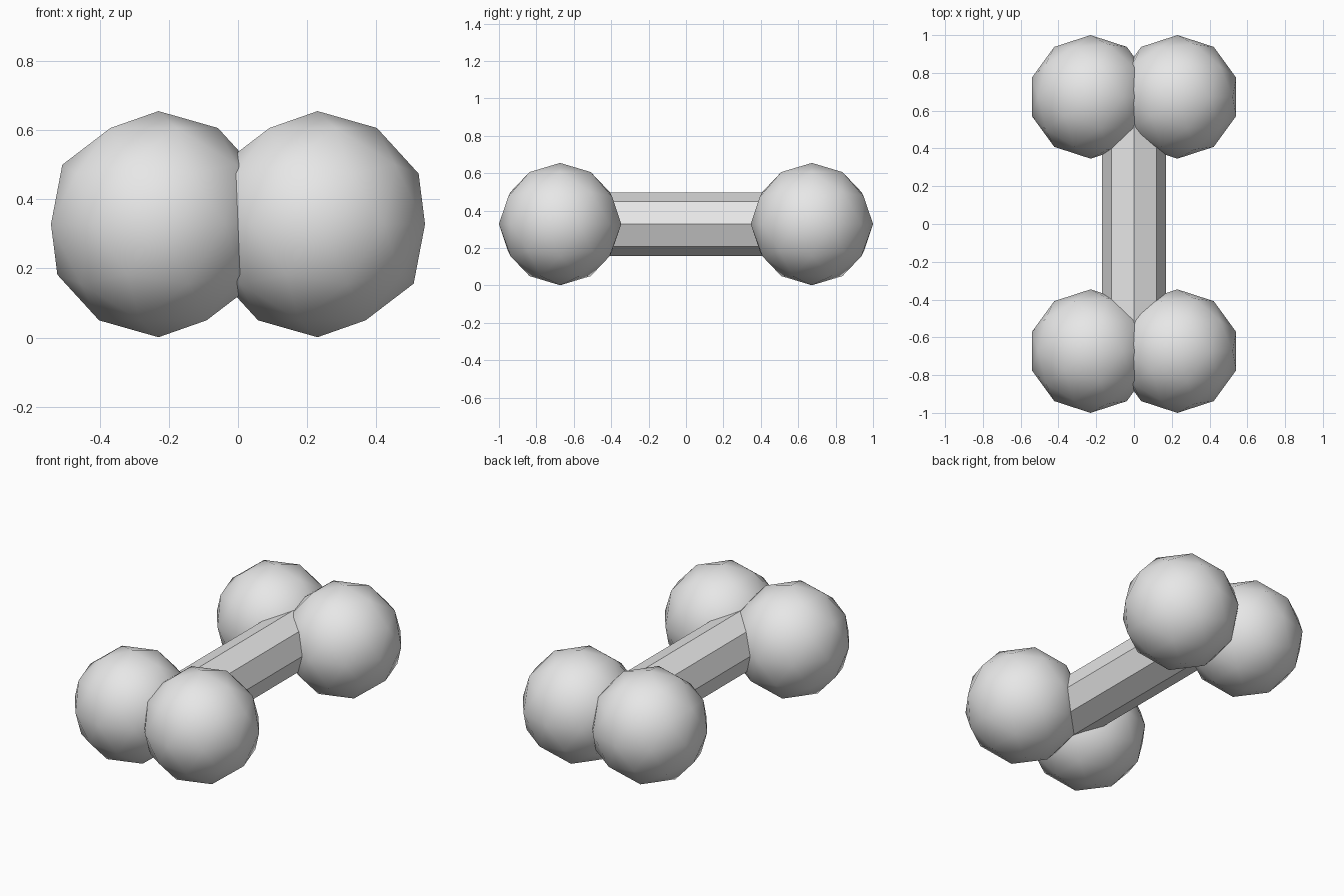
import bpy, math

if "Cube" in bpy.data.objects:
    bpy.data.objects.remove(bpy.data.objects["Cube"])

# one flat grey for everything
grey = bpy.data.materials.new("light_grey")
grey.diffuse_color = (0.8, 0.8, 0.8, 1)
grey.use_nodes = True
grey.node_tree.nodes["Principled BSDF"].inputs["Base Color"].default_value = grey.diffuse_color

Z = 0.328       # height of the bone's axis
R = 0.327       # knob radius


def finish(name, smooth):
    ob = bpy.context.object
    ob.name = name
    ob.data.materials.append(grey)
    if smooth:
        bpy.ops.object.shade_smooth()
    else:
        bpy.ops.object.shade_flat()


# eight-sided shaft along y, with its ends hidden in the knobs
bpy.ops.mesh.primitive_cylinder_add(vertices=8, radius=0.17, depth=1.34,
                                    location=(0, 0, Z), rotation=(math.pi / 2, 0, 0))
finish("shaft", False)

# two rounded knobs at each end
for y, end in ((-1, "front"), (1, "back")):
    for x, side in ((-1, "left"), (1, "right")):
        bpy.ops.mesh.primitive_ico_sphere_add(subdivisions=2, radius=R,
                                              location=(x * 0.23, y * (1 - R), Z))
        finish(f"{end}_{side}_knob", True)
